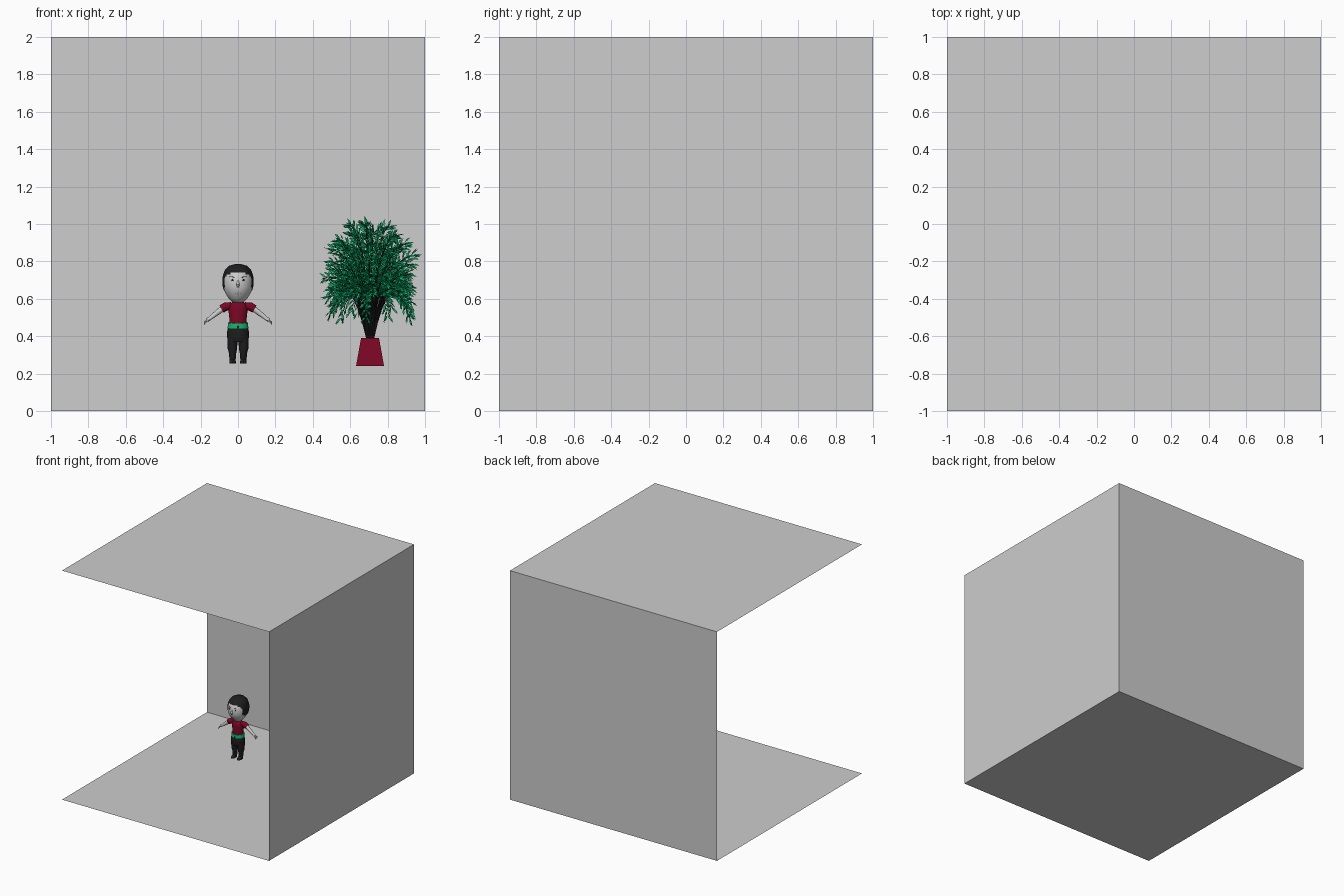
import bpy, bmesh, math, random
from mathutils import Vector

if "Cube" in bpy.data.objects:
    bpy.data.objects.remove(bpy.data.objects["Cube"])

random.seed(4)


def material(name, r, g, b):
    m = bpy.data.materials.new(name)
    m.diffuse_color = (r, g, b, 1)
    m.use_nodes = True
    m.node_tree.nodes["Principled BSDF"].inputs["Base Color"].default_value = m.diffuse_color
    return m


GREY = material("plain grey", 0.61, 0.61, 0.61)
BLACK = material("soft black", 0.013, 0.013, 0.013)
RED = material("crimson", 0.19, 0.002, 0.017)
GREEN = material("leaf green", 0.005, 0.47, 0.16)


def finish(name, bm, mat, smooth=True):
    bmesh.ops.recalc_face_normals(bm, faces=bm.faces[:])
    me = bpy.data.meshes.new(name)
    bm.to_mesh(me)
    bm.free()
    me.materials.append(mat)
    ob = bpy.data.objects.new(name, me)
    bpy.context.collection.objects.link(ob)
    if smooth:
        bpy.ops.object.select_all(action='DESELECT')
        bpy.context.view_layer.objects.active = ob
        ob.select_set(True)
        bpy.ops.object.shade_smooth_by_angle(angle=math.radians(45))
    return ob


def skin(bm, rings, cap=True):
    """Join successive point rings with quads."""
    vs = [[bm.verts.new(p) for p in r] for r in rings]
    n = len(vs[0])
    for a, b in zip(vs, vs[1:]):
        for i in range(n):
            bm.faces.new((a[i], a[(i + 1) % n], b[(i + 1) % n], b[i]))
    if cap:
        bm.faces.new(vs[0][::-1])
        bm.faces.new(vs[-1])


def oval(cx, cy, z, rx, ry, n, tilt=0.0):
    out = []
    for i in range(n):
        a = 2 * math.pi * (i + 0.5) / n
        y = ry * math.sin(a)
        out.append(Vector((cx + rx * math.cos(a), cy + y, z + tilt * y)))
    return out


def loft(name, rows, mat, n=20, tilt=0.0, cap=True):
    """rows: (cx, cy, z, rx, ry)"""
    bm = bmesh.new()
    skin(bm, [oval(*r, n, tilt) for r in rows], cap)
    return finish(name, bm, mat)


def tube(bm, pts, radii, n=10):
    pts = [Vector(p) for p in pts]
    rings = []
    for i, p in enumerate(pts):
        t = (pts[min(i + 1, len(pts) - 1)] - pts[max(i - 1, 0)]).normalized()
        u = t.cross(Vector((0.13, 1, 0.07))).normalized()
        v = t.cross(u)
        rings.append([p + radii[i] * (math.cos(2 * math.pi * k / n) * u
                                      + math.sin(2 * math.pi * k / n) * v) for k in range(n)])
    skin(bm, rings)


# Room: open at the front and on the left
bm = bmesh.new()
bmesh.ops.create_cube(bm, size=2)
bmesh.ops.translate(bm, verts=bm.verts[:], vec=(0, 0, 1))
gone = [f for f in bm.faces if f.calc_center_median().y < -0.9 or f.calc_center_median().x < -0.9]
bmesh.ops.delete(bm, geom=gone, context='FACES')
finish("room", bm, GREY, smooth=False)

# Head
HEAD = [(0.008, 0.576), (0.03, 0.582), (0.051, 0.603), (0.069, 0.632), (0.079, 0.662),
        (0.079, 0.705), (0.069, 0.743), (0.045, 0.77), (0.01, 0.78)]
DEPTH = 1.05
loft("head", [(0, 0, z, r, r * DEPTH) for r, z in HEAD], GREY, 24)


def face_point(x, z, lift=0.0):
    for (r0, z0), (r1, z1) in zip(HEAD, HEAD[1:]):
        if z0 <= z <= z1:
            r = r0 + (r1 - r0) * (z - z0) / (z1 - z0)
            return Vector((x, -math.sqrt(r * r - x * x) * DEPTH - lift, z))


# Hair cap, with an arched face window cut away
rows = [(0.076, 0.645), (0.081, 0.66), (0.084, 0.68), (0.084, 0.705), (0.082, 0.718), (0.079, 0.73),
        (0.075, 0.742), (0.07, 0.754), (0.05, 0.776), (0.012, 0.787)]
bm = bmesh.new()
skin(bm, [oval(0, 0.005, z, r, r * 1.1, 40) for r, z in rows], cap=False)
bm.verts.ensure_lookup_table()
bm.faces.new(bm.verts[-40:])
gone = []
for f in bm.faces:
    c = f.calc_center_median()
    if c.y < 0 and abs(c.x) < 0.072 and c.z < 0.747 - 7 * c.x ** 2:
        gone.append(f)
bmesh.ops.delete(bm, geom=gone, context='FACES')
finish("hair", bm, BLACK)

# Eyebrows, pupils, nose and mouth
brows, pupils = bmesh.new(), bmesh.new()
for s in (-1, 1):
    tube(brows, [face_point(s * x, z, 0.001) for x, z in ((0.018, 0.712), (0.032, 0.718), (0.046, 0.717))],
         [0.001, 0.002, 0.001], 6)
    tube(pupils, [face_point(s * 0.029, 0.7, -0.002), face_point(s * 0.029, 0.7, 0.002)], [0.006, 0.005], 10)
finish("eyebrows", brows, BLACK)
finish("pupils", pupils, BLACK)
bm = bmesh.new()
tube(bm, [face_point(0, 0.695, -0.002), face_point(0, 0.675, 0.009), face_point(0, 0.662, 0.002)],
     [0.004, 0.009, 0.005], 8)
finish("nose", bm, GREY)
bm = bmesh.new()
tube(bm, [face_point(x, 0.627 + abs(x) * 0.1, 0.001) for x in (-0.014, 0, 0.014)], [0.001, 0.003, 0.001], 6)
finish("mouth", bm, GREY)

# Neck, shirt and belt
loft("neck", [(0, 0, 0.56, 0.018, 0.018), (0, 0, 0.592, 0.017, 0.017)], GREY, 12)
loft("shirt", [(0, 0, 0.45, 0.05, 0.04), (0, 0, 0.49, 0.046, 0.038), (0, 0, 0.54, 0.052, 0.04),
               (0, 0, 0.567, 0.05, 0.036), (0, 0, 0.582, 0.032, 0.026), (0, 0, 0.586, 0.02, 0.02)], RED)
loft("belt", [(0, 0, 0.445, 0.056, 0.046), (0, 0, 0.473, 0.054, 0.044)], GREEN, 20, tilt=0.1)
bm = bmesh.new()
tube(bm, [(0, -0.046, 0.449), (0, -0.05, 0.449)], [0.007, 0.006], 8)
finish("buckle", bm, BLACK)

# Sleeves, arms and hands
sleeves, arms = bmesh.new(), bmesh.new()
for s in (-1, 1):
    tube(sleeves, [(s * 0.035, 0, 0.562), (s * 0.065, 0, 0.559), (s * 0.088, 0, 0.545)], [0.02, 0.023, 0.022], 12)
    tube(arms, [(s * 0.08, 0, 0.55), (s * 0.115, 0, 0.523), (s * 0.148, 0, 0.497), (s * 0.165, -0.002, 0.486)],
         [0.016, 0.014, 0.01, 0.011], 10)
    for k in (-1, 0, 1):
        tube(arms, [(s * 0.155, k * 0.006, 0.49), (s * 0.172, k * 0.01, 0.479), (s * 0.181, k * 0.012, 0.47 + 0.006 * k)],
             [0.006, 0.005, 0.003], 6)
finish("sleeves", sleeves, RED)
finish("arms", arms, GREY)

# Trousers and shoes
loft("trouser_hips", [(0, 0, 0.37, 0.045, 0.038), (0, 0, 0.4, 0.06, 0.047), (0, 0, 0.43, 0.058, 0.046),
                      (0, 0, 0.45, 0.054, 0.043)], BLACK)
for s, side in ((-1, "left"), (1, "right")):
    loft(side + "_trouser_leg", [(s * 0.029, 0, 0.265, 0.016, 0.018), (s * 0.029, 0, 0.31, 0.02, 0.024),
                                 (s * 0.03, 0, 0.335, 0.026, 0.03), (s * 0.03, 0, 0.41, 0.029, 0.036)], BLACK, 14)
    loft(side + "_shoe", [(s * 0.029, -0.012, 0.254, 0.018, 0.034), (s * 0.029, -0.012, 0.264, 0.018, 0.033),
                          (s * 0.029, -0.003, 0.277, 0.015, 0.02)], BLACK, 14)

# Square plant pot, wider at the foot
PX, PY = 0.706, 0.0
bm = bmesh.new()
skin(bm, [oval(PX, PY, z, h * math.sqrt(2), h * math.sqrt(2), 4) for z, h in ((0.24, 0.075), (0.39, 0.048))])
finish("plant_pot", bm, RED, smooth=False)

# Arching stems with paired leaflets
stems, leaves = bmesh.new(), bmesh.new()


def leaf(p, d, length, width):
    tip = p + d * length
    if math.hypot(tip.x - PX, tip.y - PY) > 0.275:
        return
    w = d.cross(Vector((random.uniform(-1, 1), random.uniform(-1, 1), random.uniform(-0.3, 1)))).normalized() * width
    q = p + d * length * 0.4
    leaves.faces.new([leaves.verts.new(c) for c in (p, q + w, tip, q - w)])


COUNT = 84
for i in range(COUNT):
    a = i * 2.39996 + random.uniform(-0.2, 0.2)
    h = (i + 0.5) / COUNT
    out = Vector((math.cos(a), math.sin(a), 0))
    # tips run from low drooping ones to upright ones
    reach = (0.26 - 0.03 * h if h < 0.45 else 0.25 * math.sqrt(1 - ((h - 0.45) / 0.58) ** 2)) * random.uniform(0.8, 1)
    tip = Vector((PX, PY, 0.49 + 0.53 * h * random.uniform(0.9, 1))) + out * reach
    base = Vector((PX, PY, 0.385)) + out * random.uniform(0.002, 0.018)
    ctrl = Vector((PX, PY, max(0.8 - 0.1 * h, tip.z - 0.02))) + out * reach * (0.3 + 0.2 * (1 - h))

    def at(t):
        return base * (1 - t) ** 2 + ctrl * 2 * t * (1 - t) + tip * t * t
    tube(stems, [at(k / 8) for k in range(9)], [0.004 - 0.0004 * k for k in range(9)], 4)
    for k in range(15):
        t = 0.42 + 0.58 * k / 14
        p = at(t)
        tan = ((ctrl - base) * (1 - t) + (tip - ctrl) * t).normalized()
        side = tan.cross(Vector((-out.y, out.x, 0.3)) if k % 2 else out + Vector((0, 0, 0.4))).normalized()
        for s in (-1, 1):
            d = (tan * 0.8 + side * s * 0.8 + Vector((0, 0, random.uniform(-0.4, 0.1)))).normalized()
            leaf(p, d, random.uniform(0.035, 0.055), 0.006)
            leaf(p + d * 0.018, (d + tan * 0.7).normalized(), 0.032, 0.005)
finish("plant_stems", stems, BLACK, smooth=False)
finish("plant_leaves", leaves, GREEN, smooth=False)
